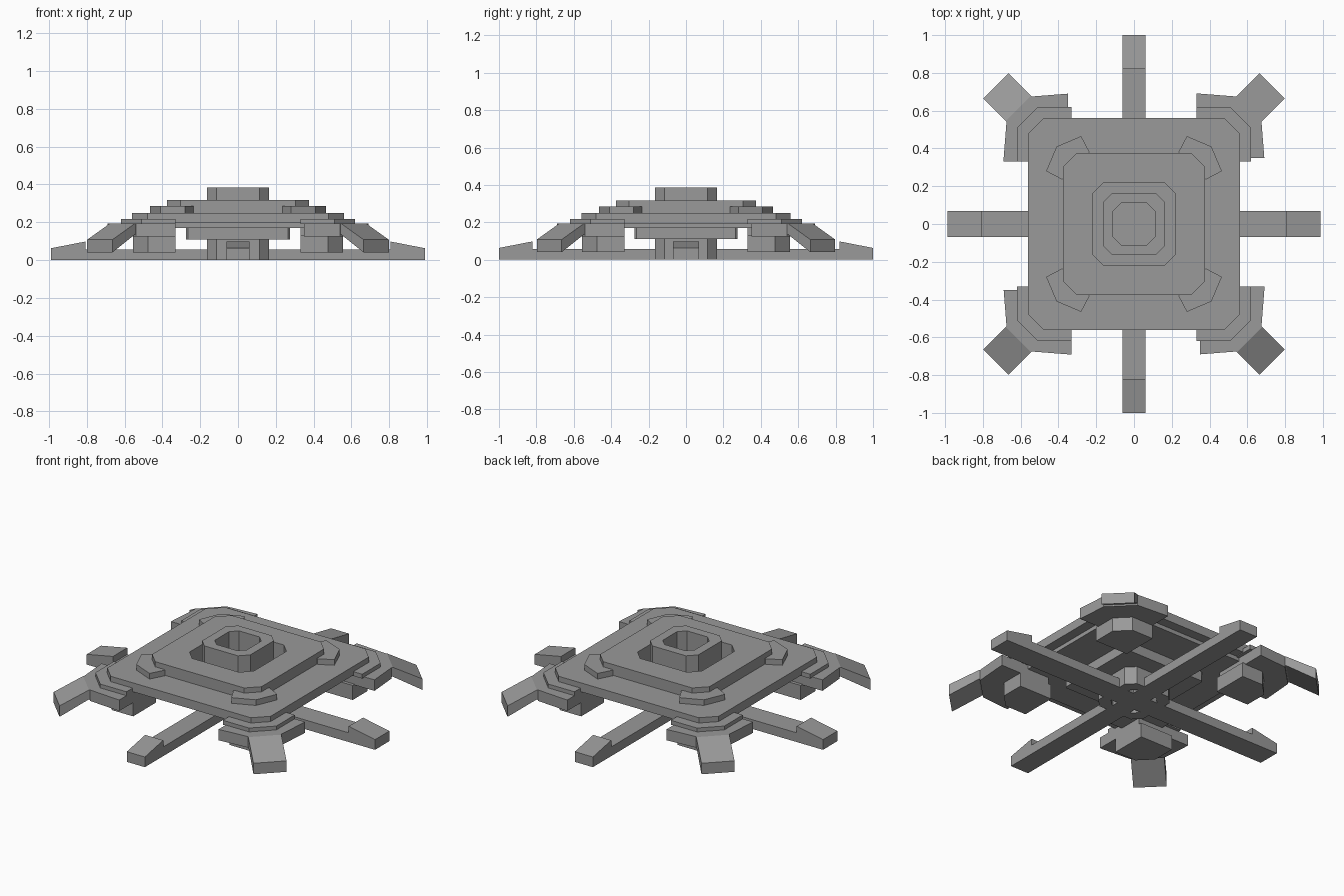
import bpy, bmesh, math
from mathutils import Matrix

cube = bpy.data.objects.get("Cube")
if cube:
    bpy.data.objects.remove(cube)

# Single flat colour
grey = bpy.data.materials.new("metal grey")
grey.use_nodes = True
grey.diffuse_color = (0.32, 0.32, 0.32, 1)
grey.node_tree.nodes["Principled BSDF"].inputs["Base Color"].default_value = (0.32, 0.32, 0.32, 1)


def finish(name, bm, matrix):
    bm.transform(matrix)
    bmesh.ops.recalc_face_normals(bm, faces=bm.faces)
    mesh = bpy.data.meshes.new(name)
    bm.to_mesh(mesh)
    bm.free()
    mesh.materials.append(grey)
    obj = bpy.data.objects.new(name, mesh)
    bpy.context.collection.objects.link(obj)
    return obj


def prism(name, outline, low, high, hole=None, matrix=Matrix()):
    """Extrude an outline upwards; a hole needs the same point count."""
    bm = bmesh.new()
    n = len(outline)

    def ring(points, z):
        return [bm.verts.new((x, y, z)) for x, y in points]

    def bridge(a, b):
        for i in range(n):
            j = (i + 1) % n
            bm.faces.new((a[i], a[j], b[j], b[i]))

    bottom, top = ring(outline, low), ring(outline, high)
    bridge(bottom, top)
    if hole:
        inner_bottom, inner_top = ring(hole, low), ring(hole, high)
        bridge(inner_top, inner_bottom)
        bridge(top, inner_top)
        bridge(inner_bottom, bottom)
    else:
        bm.faces.new(top)
        bm.faces.new(bottom)
    return finish(name, bm, matrix)


def octagon(half, cut):
    s = half - cut
    return [(half, -s), (half, s), (s, half), (-s, half),
            (-half, s), (-half, -s), (-s, -half), (s, -half)]


def side_profile(name, profile, half_width, angle):
    """Extrude a (distance, height) profile sideways and turn it about z."""
    turn = Matrix.Rotation(angle, 4, 'Z') @ Matrix.Rotation(math.pi / 2, 4, 'X')
    return prism(name, profile, -half_width, half_width, matrix=turn)


# Stacked deck plates around an open central well
well = octagon(0.22, 0.06)
prism("lower_box", octagon(0.275, 0.01), 0.11, 0.172)
prism("under_plate", octagon(0.5, 0.08), 0.17, 0.195, well)
prism("main_deck", octagon(0.56, 0.08), 0.195, 0.25, well)
prism("upper_deck", octagon(0.375, 0.07), 0.25, 0.317, well)

# Hollow central hub
prism("hub", octagon(0.165, 0.05), 0, 0.385, octagon(0.11, 0.04))

# Cross of ground arms with wedge tips
for i in range(4):
    along_x = i % 2 == 0
    reach = 0.988 if along_x else 1.0
    step = reach - 0.18
    profile = [(0, 0), (reach, 0), (reach, 0.063), (step, 0.098), (step, 0.057), (0, 0.057)]
    side_profile("ground_arm", profile, 0.07 if along_x else 0.062, i * math.pi / 2)

# Corner assemblies
wing = [(0.33, 0.35), (0.69, 0.35), (0.675, 0.54), (0.54, 0.675), (0.35, 0.69), (0.33, 0.69)]
step = [(0.33, 0.33), (0.62, 0.33), (0.62, 0.51), (0.51, 0.62), (0.33, 0.62)]
block = [(0.33, 0.33), (0.555, 0.33), (0.555, 0.475), (0.475, 0.555), (0.33, 0.555)]
clip = [(0.235, 0.38), (0.38, 0.235), (0.465, 0.28), (0.41, 0.41), (0.28, 0.465)]
leg = [(0.78, 0.193), (0.866, 0.193), (1.034, 0.108), (1.034, 0.04), (0.866, 0.135), (0.78, 0.135)]
for i in range(4):
    turn = Matrix.Rotation(i * math.pi / 2, 4, 'Z')
    prism("corner_wing", wing, 0.125, 0.193, matrix=turn)
    prism("corner_step", step, 0.19, 0.217, matrix=turn)
    prism("corner_block", block, 0.04, 0.13, matrix=turn)
    prism("corner_clip", clip, 0.25, 0.285, matrix=turn)
    side_profile("corner_leg", leg, 0.094, math.pi / 4 + i * math.pi / 2)
